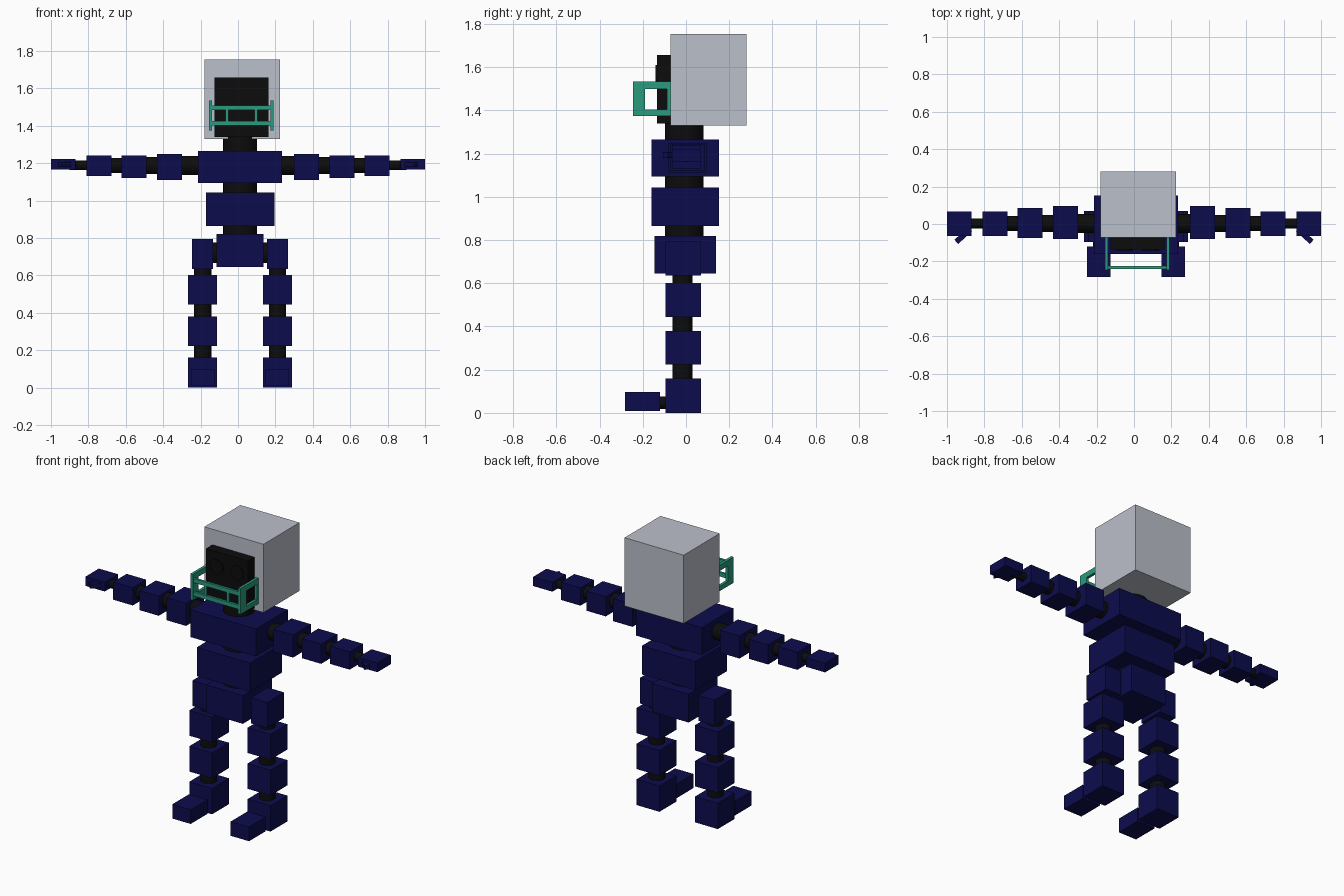
import bpy, math
from mathutils import Vector

if "Cube" in bpy.data.objects:
    bpy.data.objects.remove(bpy.data.objects["Cube"])


def material(name, rgb):
    m = bpy.data.materials.new(name)
    m.diffuse_color = (*rgb, 1)
    m.use_nodes = True
    m.node_tree.nodes["Principled BSDF"].inputs["Base Color"].default_value = m.diffuse_color
    return m


NAVY = material("navy", (0.0037, 0.0037, 0.076))
BLACK = material("black", (0.0037, 0.0037, 0.0037))
GREY = material("light grey", (0.50, 0.525, 0.59))
GREEN = material("green", (0.023, 0.328, 0.212))


def box(name, x, y, z, mat, turn=0):
    """Box spanning the (low, high) pairs on each axis."""
    bpy.ops.mesh.primitive_cube_add(
        size=1, location=[(a + b) / 2 for a, b in (x, y, z)])
    o = bpy.context.object
    o.name = name
    o.scale = [b - a for a, b in (x, y, z)]
    o.rotation_euler.z = turn
    o.data.materials.append(mat)
    return o


def rod(name, start, end, radius, mat=BLACK):
    """Smooth round rod between two points."""
    a, b = Vector(start), Vector(end)
    bpy.ops.mesh.primitive_cylinder_add(
        vertices=32, radius=radius, depth=(b - a).length, location=(a + b) / 2)
    o = bpy.context.object
    o.name = name
    o.rotation_euler = (b - a).to_track_quat('Z', 'Y').to_euler()
    o.data.materials.append(mat)
    bpy.ops.object.shade_smooth_by_angle(angle=math.radians(40))
    return o


# Torso blocks on a round spine
MID = 0.011
rod("spine", (MID, -0.008, 0.70), (MID, -0.008, 1.40), 0.09)
box("chest", (-0.215, 0.235), (-0.16, 0.152), (1.095, 1.265), NAVY)
box("belly", (-0.17, 0.195), (-0.16, 0.152), (0.865, 1.043), NAVY)
box("pelvis", (-0.115, 0.135), (-0.145, 0.138), (0.645, 0.82), NAVY)

# Head: helmet, face plate and eyes
box("helmet", (-0.18, 0.225), (-0.072, 0.28), (1.33, 1.753), GREY)
box("face", (-0.125, 0.163), (-0.135, -0.05), (1.34, 1.657), BLACK)
for s in (-1, 1):
    rod("eye", (0.019 + s * 0.07, -0.13, 1.565),
        (0.019 + s * 0.07, -0.142, 1.565), 0.045)

# Face guard: side frames joined by a front grille
for x in ((-0.155, -0.138), (0.173, 0.19)):
    box("guard_front_post", x, (-0.245, -0.19), (1.375, 1.535), GREEN)
    box("guard_back_post", x, (-0.087, -0.07), (1.375, 1.535), GREEN)
    box("guard_top_rail", x, (-0.19, -0.087), (1.50, 1.535), GREEN)
    box("guard_bottom_rail", x, (-0.19, -0.087), (1.375, 1.405), GREEN)
for z in ((1.483, 1.508), (1.40, 1.425)):
    box("guard_crossbar", (-0.14, 0.175), (-0.24, -0.225), z, GREEN)
for x in ((-0.067, -0.05), (0.088, 0.105)):
    box("guard_upright", x, (-0.239, -0.226), (1.425, 1.483), GREEN)

# Arms: (inner x, outer x, low y, high y, low z, high z) for each block
ARM = {
    "upper_arm": (0.30, 0.433, -0.08, 0.095, 1.11, 1.25),
    "elbow": (0.49, 0.622, -0.075, 0.085, 1.12, 1.242),
    "forearm": (0.676, 0.81, -0.064, 0.067, 1.13, 1.24),
    "hand": (0.868, 1.0, -0.064, 0.067, 1.165, 1.222),
}
for s in (-1, 1):
    for name, (a, b, y0, y1, z0, z1) in ARM.items():
        box(name, sorted((s * a, s * b)), (y0, y1), (z0, z1), NAVY)
    for a, b, r in ((0.20, 0.35, 0.051), (0.38, 0.54, 0.046),
                    (0.57, 0.73, 0.040), (0.76, 0.90, 0.026)):
        rod("arm_rod", (s * a, 0.003, 1.188), (s * b, 0.003, 1.188), r)
    box("thumb", (s * 0.913 - 0.05, s * 0.913 + 0.05), (-0.077, -0.047),
        (1.18, 1.207), NAVY, turn=-s * math.radians(42))

# Legs: stacked blocks on a round rod, with a toe block in front
for s in (-1, 1):
    c = MID + s * 0.2
    y = (-0.095, 0.07)
    rod("leg_rod", (c, -0.017, 0.08), (c, -0.017, 0.70), 0.046)
    box("thigh", (c - 0.056, c + 0.056), y, (0.635, 0.793), NAVY)
    rod("hip_rod", (c, -0.01, 0.72), (MID, -0.01, 0.72), 0.055)
    for name, z0, z1 in (("knee", 0.445, 0.602), ("shin", 0.223, 0.38),
                         ("heel", 0.0, 0.16)):
        box(name, (c - 0.078, c + 0.078), y, (z0, z1), NAVY)
    rod("toe_rod", (c, -0.14, 0.047), (c, -0.07, 0.047), 0.03)
    box("toe", (c - 0.063, c + 0.063), (-0.283, -0.12), (0.008, 0.096), NAVY)
